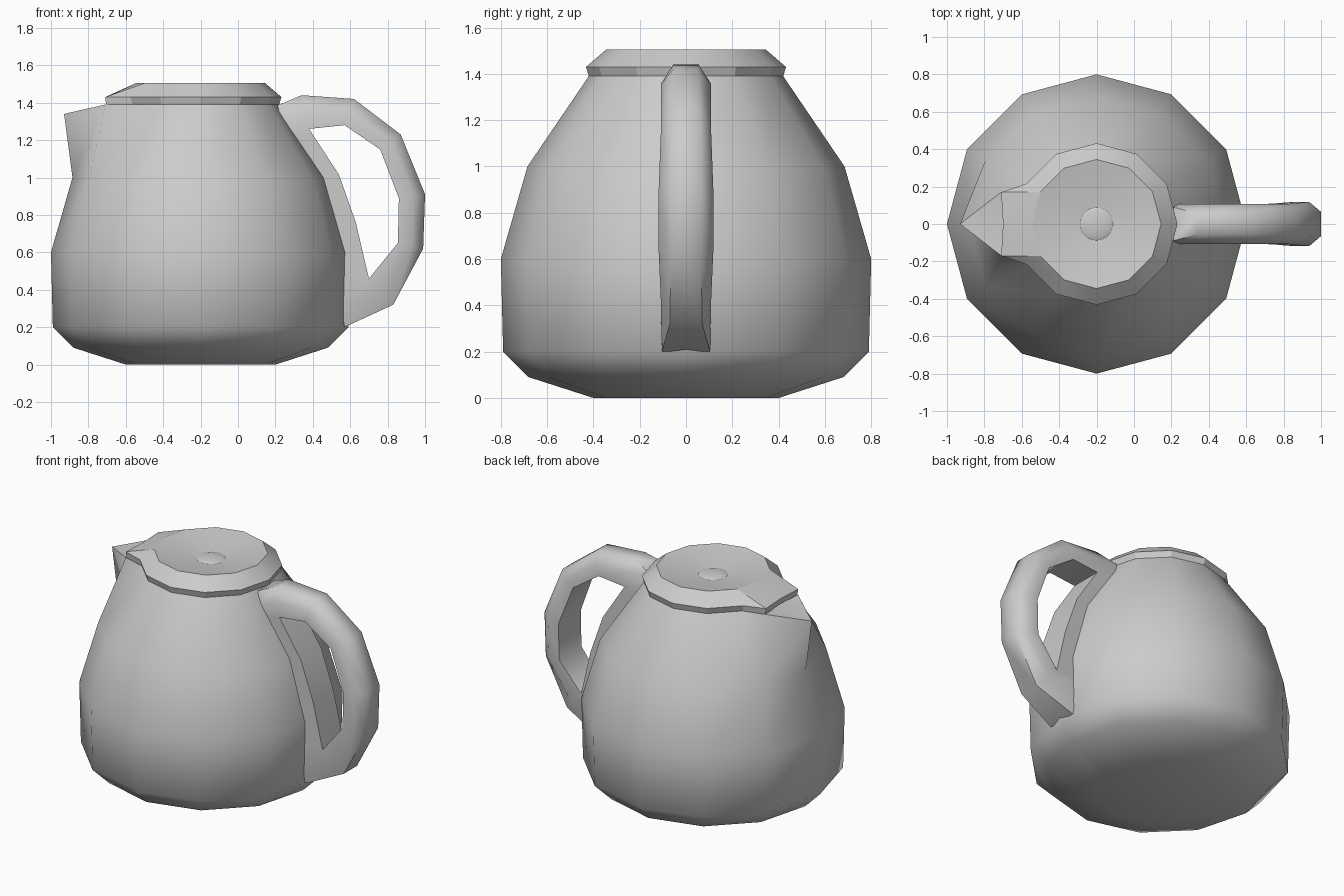
import bpy, bmesh
from math import cos, sin, radians

if "Cube" in bpy.data.objects:
    bpy.data.objects.remove(bpy.data.objects["Cube"])

CX = -0.2  # axis of the pot
# twelve directions; 150 and 210 are doubled so the spout corners can split off
ANGLES = [0, 30, 60, 90, 120, 150, 150, 180, 210, 210, 240, 270, 300, 330]


def ring(r, z, corner=None, tip=None):
    """12-sided ring; optional spout corner (mirrored in y) and spout tip."""
    pts = [(CX + r * cos(radians(a)), r * sin(radians(a)), z) for a in ANGLES]
    if corner:
        x, y, cz = corner
        pts[6], pts[8] = (x, y, cz), (x, -y, cz)
        pts[7] = tip
    return pts


def loft(name, sections, smooth):
    """Skin a list of equal-length closed sections and cap both ends."""
    bm = bmesh.new()
    rows = [[bm.verts.new(p) for p in s] for s in sections]
    n = len(rows[0])
    for a, b in zip(rows, rows[1:]):
        for i in range(n):
            j = (i + 1) % n
            bm.faces.new((a[i], a[j], b[j], b[i]))
    bm.faces.new(rows[0])
    bm.faces.new(rows[-1])
    bmesh.ops.remove_doubles(bm, verts=bm.verts, dist=0.0005)
    bmesh.ops.recalc_face_normals(bm, faces=bm.faces)
    me = bpy.data.meshes.new(name)
    bm.to_mesh(me)
    bm.free()
    ob = bpy.data.objects.new(name, me)
    bpy.context.collection.objects.link(ob)
    bpy.ops.object.select_all(action='DESELECT')
    ob.select_set(True)
    bpy.context.view_layer.objects.active = ob
    bpy.ops.object.shade_smooth_by_angle(angle=radians(smooth))
    return ob


# Pot body with the pinched pouring spout
body = [ring(r, z) for r, z in
        [(0.40, 0), (0.68, 0.09), (0.79, 0.2), (0.80, 0.6), (0.685, 1.0)]]
body.append(ring(0.42, 1.39, (-0.71, 0.17, 1.39), (-0.93, 0, 1.34)))
body.append(ring(0.3, 1.385))
loft("pot_body", body, 50)

# Lid: rim follows the spout, top is dished toward a small centre button
lid = [ring(0.3, 1.39),
       ring(0.42, 1.39, (-0.705, 0.168, 1.39), (-0.695, 0, 1.39)),
       ring(0.432, 1.43, (-0.71, 0.17, 1.43), (-0.70, 0, 1.43)),
       ring(0.345, 1.505),
       ring(0.09, 1.46)]
loft("lid", lid, 25)

# Lid button
bpy.ops.mesh.primitive_uv_sphere_add(segments=24, ring_count=12, radius=1,
                                     location=(CX, 0, 1.452))
button = bpy.context.object
button.name = "lid_button"
button.scale = (0.095, 0.095, 0.022)
bpy.ops.object.shade_smooth_by_angle(angle=radians(40))

# Handle: outer (x, z), inner (x, z), half width of the outer face
path = [((0.21, 1.385), (0.26, 1.22), 0.09),
        ((0.34, 1.44), (0.38, 1.26), 0.055),
        ((0.62, 1.42), (0.57, 1.28), 0.055),
        ((0.87, 1.23), (0.76, 1.15), 0.06),
        ((1.00, 0.91), (0.86, 0.89), 0.065),
        ((0.99, 0.62), (0.855, 0.65), 0.065),
        ((0.83, 0.32), (0.70, 0.46), 0.07),
        ((0.57, 0.20), (0.52, 0.46), 0.104)]
sections = []
for (ox, oz), (ix, iz), w in path:
    mx, mz = ox + 0.45 * (ix - ox), oz + 0.45 * (iz - oz)
    h = 0.118 if 0.6 < mz < 1.0 else 0.107
    sections.append([(ox, -w, oz), (ox, w, oz), (mx, h, mz),
                     (ix, h, iz), (ix, -h, iz), (mx, -h, mz)])
loft("handle", sections, 55)

# Mounting strip between handle and body
strip = [((0.38, 1.26), (0.20, 1.25)), ((0.54, 1.015), (0.38, 0.98)),
         ((0.63, 0.76), (0.48, 0.75)), ((0.70, 0.46), (0.50, 0.42))]
loft("handle_strip", [[(a, -0.107, b), (a, 0.107, b), (c, 0.107, d), (c, -0.107, d)]
                      for (a, b), (c, d) in strip], 30)
